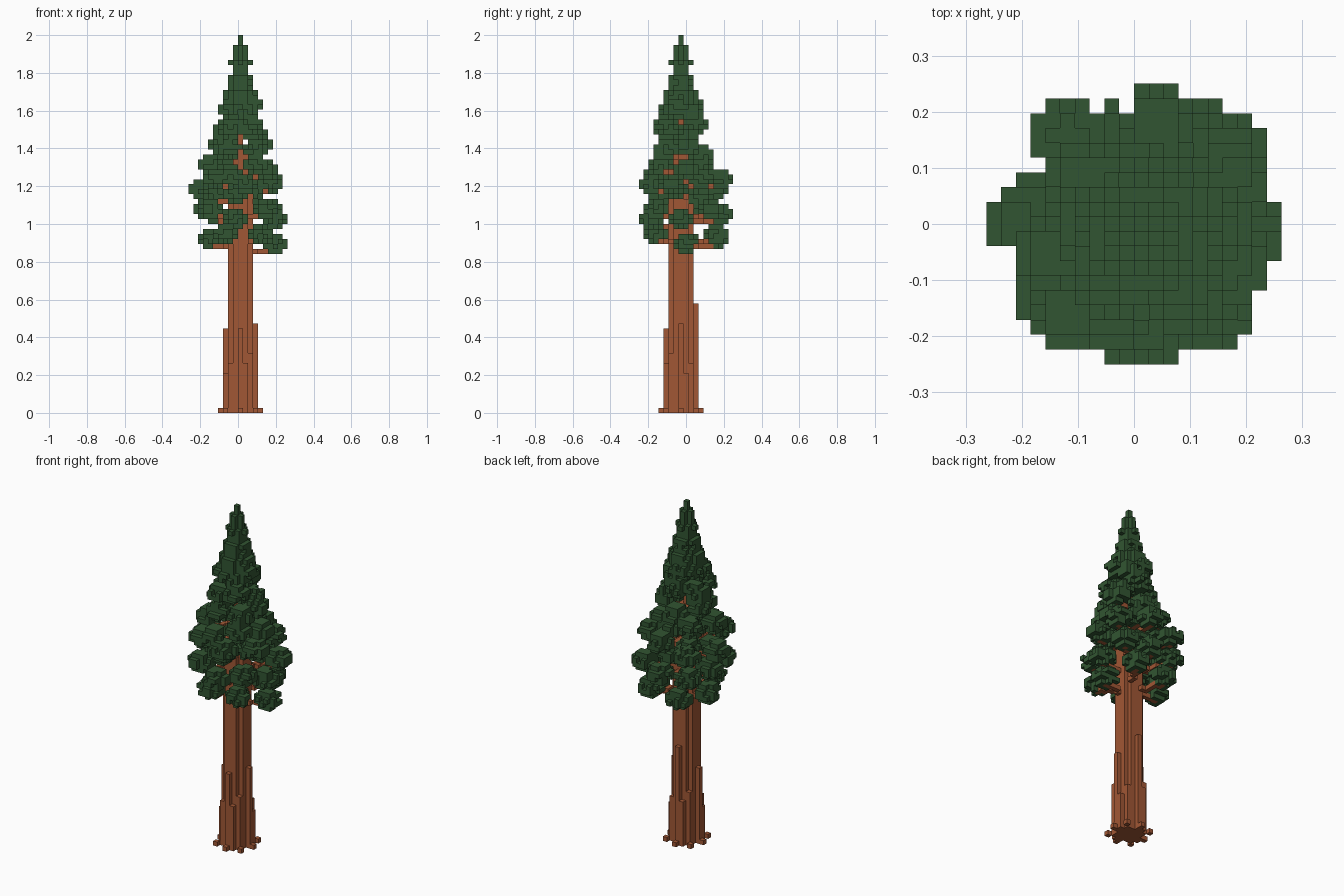
import bpy
import bmesh
import math
import random
from mathutils import Vector

random.seed(4)
V = 2 / 76            # edge of one cube; the tree is 76 cubes tall
AX, AY = 0, -1        # trunk axis cell

cube = bpy.data.objects.get("Cube")
if cube:
    bpy.data.objects.remove(cube, do_unlink=True)


def material(name, color):
    mat = bpy.data.materials.new(name)
    mat.use_nodes = True
    mat.diffuse_color = (*color, 1)
    bsdf = next(n for n in mat.node_tree.nodes if n.type == 'BSDF_PRINCIPLED')
    bsdf.inputs["Base Color"].default_value = (*color, 1)
    bsdf.inputs["Roughness"].default_value = 0.9
    return mat


def disc(cells, cx, cy, z, r, fray=0.0):
    """Add a flat round layer of cubes, optionally with a ragged rim."""
    n = math.ceil(r)
    for dx in range(-n, n + 1):
        for dy in range(-n, n + 1):
            d = math.hypot(dx, dy)
            if d <= r and not (d > max(0, r - 0.3) and random.random() < fray):
                cells.add((cx + dx, cy + dy, z))


def column(cells, dx, dy, height):
    for z in range(height):
        cells.add((AX + dx, AY + dy, z))


def build(name, cells, solid, mat):
    """Mesh the outer faces of a set of cubes."""
    bm = bmesh.new()
    verts = {}

    def vert(p):
        if p not in verts:
            verts[p] = bm.verts.new((p[0] * V, (p[1] - 0.5) * V, p[2] * V))
        return verts[p]

    for c in sorted(cells):
        for axis in range(3):
            for side in (0, 1):
                near = list(c)
                near[axis] += 2 * side - 1
                if tuple(near) in solid:
                    continue
                u, w = (axis + 1) % 3, (axis + 2) % 3
                loop = []
                for a, b in ((0, 0), (1, 0), (1, 1), (0, 1)):
                    p = list(c)
                    p[axis] += side
                    p[u] += a
                    p[w] += b
                    loop.append(vert(tuple(p)))
                bm.faces.new(loop if side else loop[::-1])
    mesh = bpy.data.meshes.new(name)
    bm.to_mesh(mesh)
    bm.free()
    mesh.materials.append(mat)
    obj = bpy.data.objects.new(name, mesh)
    bpy.context.collection.objects.link(obj)
    return obj


trunk, branches, foliage = set(), set(), set()

# Tapering trunk
for z in range(60):
    disc(trunk, AX, AY, z, 2.3 if z < 43 else 1.5 if z < 53 else 0.5)

# Root buttresses: tall ribs, shorter neighbours, corner ribs and toes
for (dx, dy), tall, short in (((1, 0), 18, 8), ((0, 1), 22, 10),
                              ((-1, 0), 17, 8), ((0, -1), 17, 10)):
    column(trunk, 3 * dx, 3 * dy, tall)
    column(trunk, 3 * dx - dy, 3 * dy + dx, short)
    column(trunk, 4 * dx, 4 * dy, 1)
    column(trunk, 2 * (dx - dy), 2 * (dy + dx), short + 2)
    column(trunk, 3 * (dx - dy), 3 * (dy + dx), 1)

# Rings of leaf clumps: height, centre x, centre y, radius, count, first angle
TIERS = ((34, 0.4, 0, 6.7, 6, 0), (39, 0, 0, 7.2, 8, -5),
         (43, -1, -0.5, 4.2, 5, 54), (45, -0.8, 0, 7.2, 7, 180),
         (48, -0.5, -1.4, 5.2, 6, 250), (52, 0.3, -0.8, 4, 5, 90),
         (56, 0.3, -1, 3.3, 5, 20), (60, 0, -1, 2.2, 5, 55))
LIFT = (-1, 1, 0, 0, 1, 1)
for height, cx, cy, radius, count, start in TIERS:
    for i in range(count):
        angle = math.radians(start + 360 * i / count)
        x = round(cx + radius * math.cos(angle))
        y = round(cy + radius * math.sin(angle))
        z = height + LIFT[i % len(LIFT)]
        for layer, r in enumerate((1.5, 2.3, 2.3, 1.5)):
            disc(foliage, x, y, z - 1 + layer, r, 0.35)
        # Branch running from the trunk to the clump
        if height < 56:
            a, b = Vector((AX, AY)), Vector((x, y))
            for k in range(17):
                p = a.lerp(b, k / 16)
                branches.add((round(p.x), round(p.y), z - 1))

# Pointed leafy crown with a stepped outline
for z in range(60, 76):
    disc(foliage, AX, AY, z, (76.2 - z) * 0.24 + (0.6 if z % 3 == 1 else 0), 0.2)

# The tip ends in a single column
foliage -= {c for c in foliage if c[2] > 73 and c[:2] != (AX, AY)}

branches -= trunk
foliage -= trunk | branches
solid = trunk | branches | foliage

bark = material("reddish bark", (0.355, 0.096, 0.035))
leaf = material("dark green needles", (0.031, 0.091, 0.032))
build("trunk", trunk, solid, bark)
build("branches", branches, solid, bark)
build("foliage", foliage, solid, leaf)
